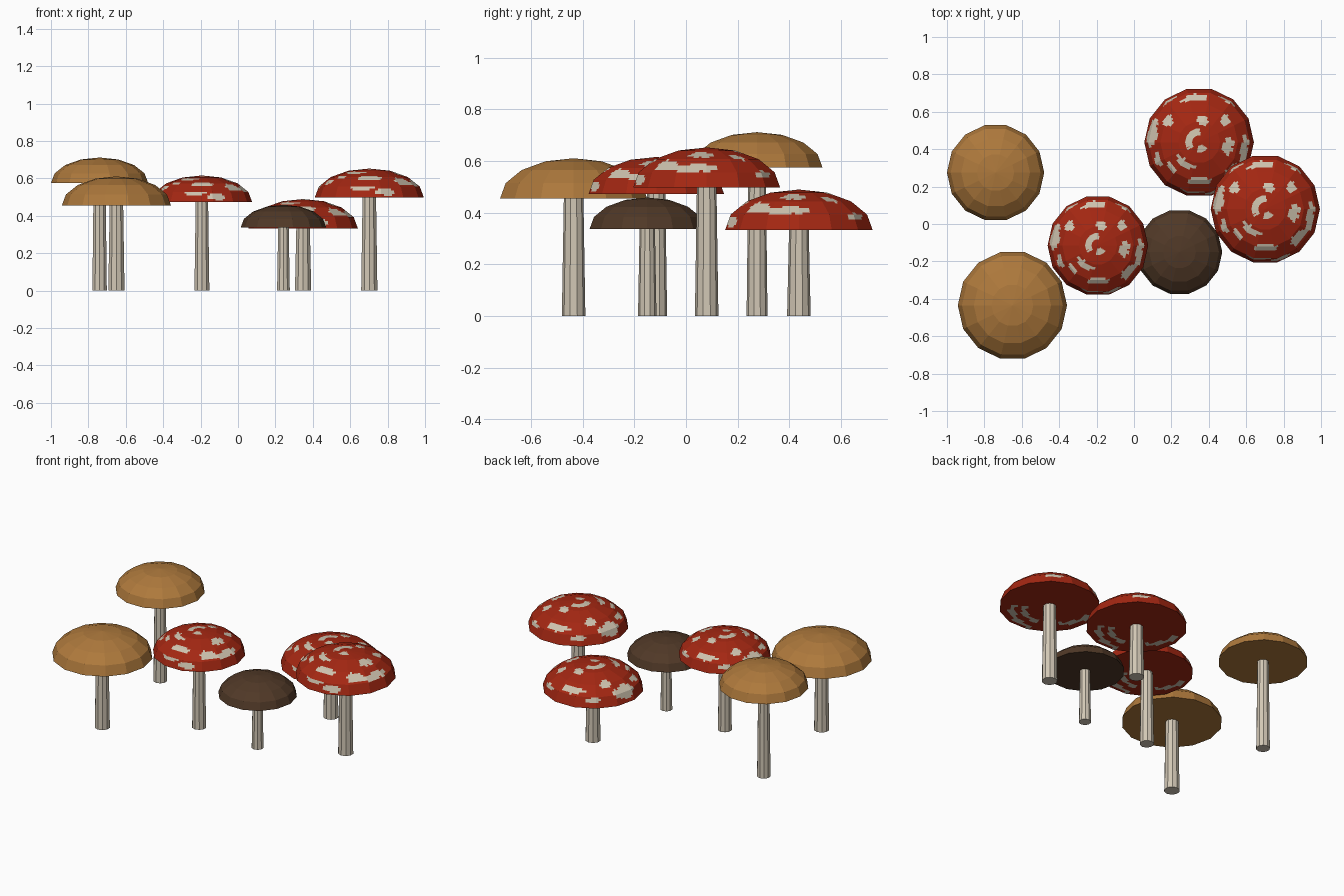
import bpy, bmesh, math

if "Cube" in bpy.data.objects:
    bpy.data.objects.remove(bpy.data.objects["Cube"])


def material(name, rgb):
    m = bpy.data.materials.new(name)
    m.diffuse_color = (*rgb, 1)
    m.use_nodes = True
    m.node_tree.nodes["Principled BSDF"].inputs["Base Color"].default_value = m.diffuse_color
    return m


RED = material("cap red", (0.37, 0.020, 0.006))
CREAM = material("spot cream", (0.62, 0.55, 0.43))
TAN = material("cap tan", (0.42, 0.19, 0.045))
BROWN = material("cap brown", (0.080, 0.040, 0.020))
STEM = material("stem cream", (0.64, 0.57, 0.46))

SIDES, BANDS = 14, 4

# dome spots: angle, height (0 rim - 1 apex), half angle, half height
SPOTS = [(95, .35, 17, .07), (80, .73, 16, .07), (-8, .63, 18, .08), (145, .50, 9, .08),
         (168, .25, 16, .15), (235, .68, 24, .05), (222, .50, 10, .06), (270, .48, 16, .07),
         (318, .38, 13, .09), (-10, .33, 22, .07), (262, .22, 13, .05), (40, .55, 9, .07),
         (287, .13, 14, .08), (202, .36, 12, .06), (150, .88, 75, .045), (290, .91, 35, .05),
         (55, .22, 11, .06), (125, .18, 10, .06)]
# underside arcs: start angle, end angle, start radius, end radius
ARCS = [(255, 325, .92, .72), (250, 320, .66, .50), (165, 215, .88, .72)]


def is_spot(angle, t):
    wob = 1 + 0.22 * math.sin(angle * 0.21 + t * 23) + 0.15 * math.sin(angle * 0.47 - t * 41)
    for a, h, da, dh in SPOTS:
        d = (angle - a + 180) % 360 - 180
        if (d / da) ** 2 + ((t - h) / dh) ** 2 < wob:
            return True
    return False


def is_arc(angle, r):
    for a0, a1, r0, r1 in ARCS:
        u = ((angle - a0) % 360) / (a1 - a0)
        if u < 1 and abs(r - (r0 + (r1 - r0) * u)) < 0.06:
            return True
    return False


def finish(bm, name, loc, mats):
    bmesh.ops.remove_doubles(bm, verts=bm.verts, dist=1e-5)
    bmesh.ops.recalc_face_normals(bm, faces=bm.faces)
    me = bpy.data.meshes.new(name)
    bm.to_mesh(me)
    bm.free()
    for m in mats:
        me.materials.append(m)
    ob = bpy.data.objects.new(name, me)
    ob.location = loc
    bpy.context.collection.objects.link(ob)


def make_cap(name, x, y, z, r, h, mat, spotted):
    """Faceted half dome with a flat underside; spotted caps get finely cut facets."""
    na, nb = (8, 6) if spotted else (1, 1)
    # profile rows: (radius, height, side parameter, is_dome)
    rows = []
    nu = 14 if spotted else 1
    for i in range(nu):
        rows.append((i / nu, 0, i / nu, False))
    for b in range(BANDS):
        e0, e1 = (math.pi / 2 * k / BANDS for k in (b, b + 1))
        for i in range(nb):
            u = i / nb
            rows.append((math.cos(e0) * (1 - u) + math.cos(e1) * u,
                         math.sin(e0) * (1 - u) + math.sin(e1) * u, (b + u) / BANDS, True))
    rows.append((0, 1, 1, True))
    # ring of points along the straight polygon sides
    ring = []
    for s in range(SIDES):
        a0, a1 = (2 * math.pi * k / SIDES for k in (s, s + 1))
        for i in range(na):
            u = i / na
            ring.append((math.cos(a0) * (1 - u) + math.cos(a1) * u,
                         math.sin(a0) * (1 - u) + math.sin(a1) * u))
    bm = bmesh.new()
    n = len(ring)
    grid = []
    for pr, pz, _, _ in rows:
        if pr == 0:
            grid.append([bm.verts.new((0, 0, pz * h))] * n)
        else:
            grid.append([bm.verts.new((cx * pr * r, cy * pr * r, pz * h)) for cx, cy in ring])
    for j in range(len(rows) - 1):
        for i in range(n):
            k = (i + 1) % n
            quad = [grid[j][i], grid[j][k], grid[j + 1][k], grid[j + 1][i]]
            f = bm.faces.new(list(dict.fromkeys(quad)))
            if spotted:
                angle = (i + 0.5) * 360 / n
                dome = rows[j][3]
                t0, t1 = rows[j][2], rows[j + 1][2] if dome or rows[j + 1][3] is False else 1
                t = (t0 + t1) / 2
                f.material_index = int(is_spot(angle, t) if dome else is_arc(angle, t))
    finish(bm, name, (x, y, z), [mat, CREAM] if spotted else [mat])


def make_stem(name, x, y, top, r):
    bm = bmesh.new()
    bmesh.ops.create_cone(bm, cap_ends=True, segments=10, radius1=r, radius2=r * 0.83, depth=top)
    finish(bm, name, (x, y, top / 2), [STEM])


# x, y, cap base z, cap radius, cap height, colour
MUSHROOMS = [
    ("tan_back", -0.74, 0.275, 0.575, 0.26, 0.137, TAN),
    ("tan_front", -0.65, -0.435, 0.455, 0.292, 0.156, TAN),
    ("red_middle", -0.193, -0.115, 0.473, 0.269, 0.143, RED),
    ("brown_small", 0.243, -0.15, 0.337, 0.229, 0.122, BROWN),
    ("red_back", 0.348, 0.437, 0.333, 0.293, 0.157, RED),
    ("red_right", 0.702, 0.08, 0.497, 0.292, 0.156, RED),
]
for name, x, y, z, r, h, mat in MUSHROOMS:
    make_cap(name + "_cap", x, y, z, r, h, mat, mat is RED)
    make_stem(name + "_stem", x, y, z + 0.01, r * 0.156)
